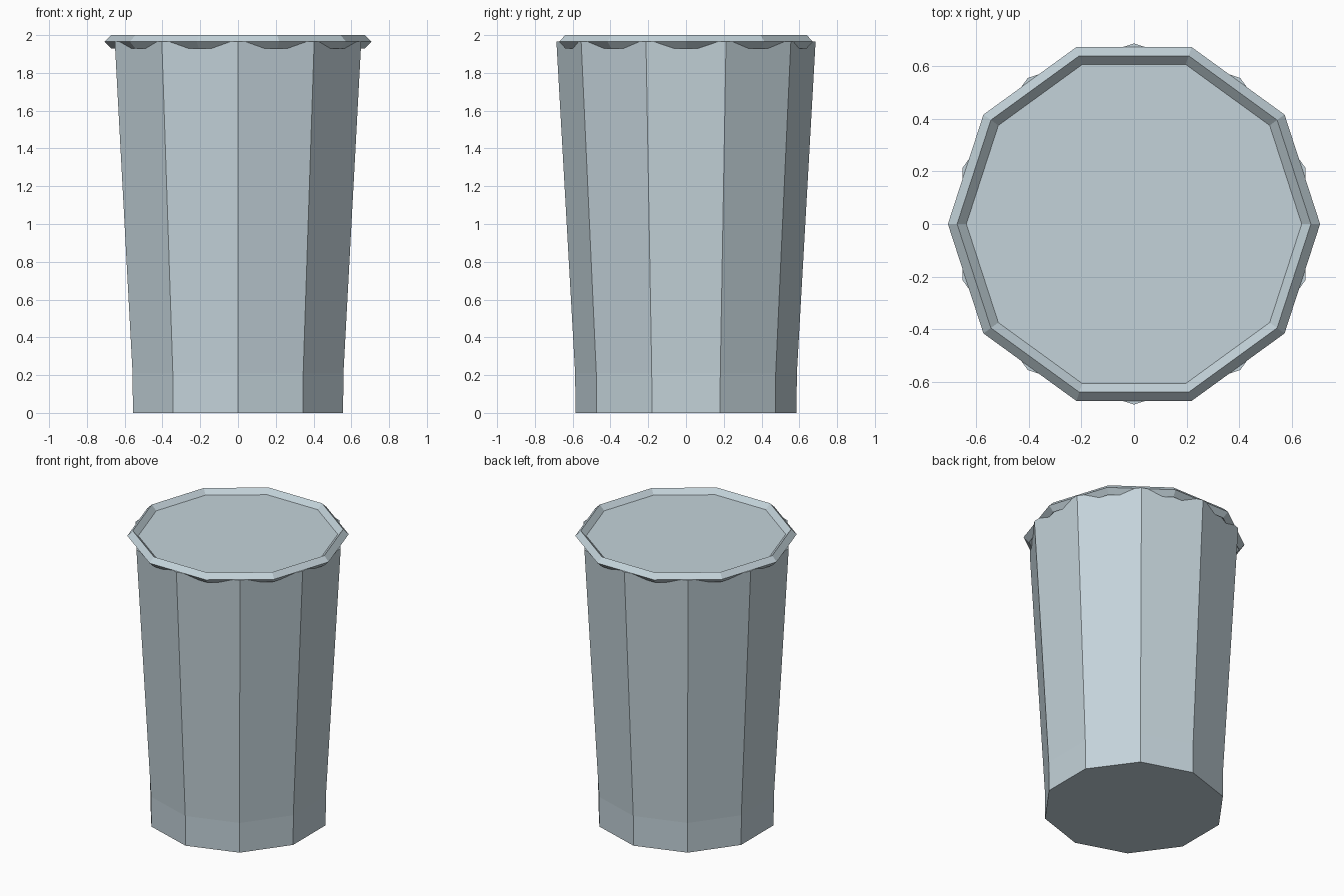
import bpy, bmesh
from math import cos, sin, pi, tau

cube = bpy.data.objects.get("Cube")
if cube:
    bpy.data.objects.remove(cube, do_unlink=True)

SIDES = 10

# Single pale blue-grey colour
paint = bpy.data.materials.new("pale_blue_grey")
paint.use_nodes = True
colour = (0.55, 0.65, 0.70, 1)
paint.diffuse_color = colour
paint.node_tree.nodes["Principled BSDF"].inputs["Base Color"].default_value = colour


def lathe(name, profile, turn, closed):
    """Sweep (radius, height) points around z; cap the ends unless closed."""
    bm = bmesh.new()
    rings = [[bm.verts.new((r * cos(turn + tau * i / SIDES),
                            r * sin(turn + tau * i / SIDES), z))
              for i in range(SIDES)] for r, z in profile]
    pairs = list(zip(rings, rings[1:]))
    if closed:
        pairs.append((rings[-1], rings[0]))
    else:
        bm.faces.new(rings[0][::-1])
        bm.faces.new(rings[-1])
    for low, high in pairs:
        for i in range(SIDES):
            j = (i + 1) % SIDES
            bm.faces.new((low[i], low[j], high[j], high[i]))
    bmesh.ops.recalc_face_normals(bm, faces=bm.faces)
    mesh = bpy.data.meshes.new(name)
    bm.to_mesh(mesh)
    bm.free()
    mesh.materials.append(paint)
    obj = bpy.data.objects.new(name, mesh)
    bpy.context.collection.objects.link(obj)
    return obj


# Tapered body with a straight foot and a closed top, one corner facing front
lathe("cup_body", [(0.585, 0), (0.587, 0.21), (0.686, 1.965)], pi / 2, False)

# Diamond-section rim, turned half a side against the body
radius, thick, height = 0.672, 0.035, 1.965
rim_profile = [(radius + thick * cos(k * pi / 2), height + thick * sin(k * pi / 2))
               for k in range(4)]
lathe("cup_rim", rim_profile, 0, True)
